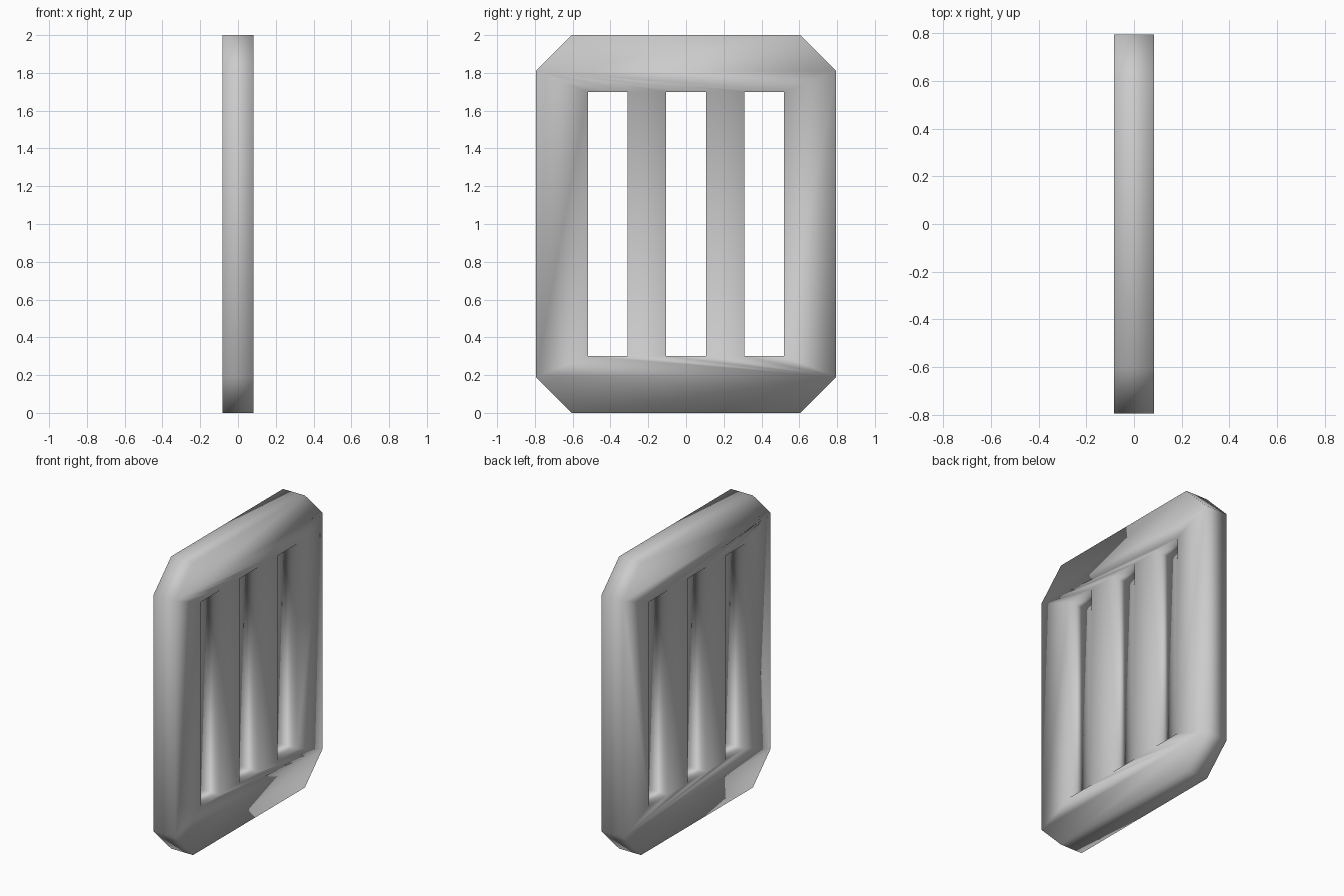
import bpy, bmesh

if "Cube" in bpy.data.objects:
    bpy.data.objects.remove(bpy.data.objects["Cube"])

# Main dimensions
HALF_T = 0.083                       # half thickness along x
W, WC = 0.795, 0.605                 # outer half width, half width at chamfer
ZC, H = 0.81, 1.0                    # chamfer start and half height, about the middle
SLOT_H = 0.70                        # half height of the slots
SLOTS = [-0.52, -0.31, -0.105, 0.105, 0.31, 0.52]   # slot side positions

bm = bmesh.new()
cache = {}


def vert(y, z):
    key = (round(y, 4), round(z, 4))
    if key not in cache:
        cache[key] = bm.verts.new((-HALF_T, y, z + H))
    return cache[key]


def face(points):
    bm.faces.new([vert(y, z) for y, z in points])


# Chamfered top and bottom rails with the strips that meet the slots
for s in (-1, 1):
    order = -1 if s < 0 else 1
    face([(-W, s * ZC), (W, s * ZC), (WC, s * H), (-WC, s * H)][::order])
    strip = [(y, s * SLOT_H) for y in SLOTS] + [(W, s * ZC), (-W, s * ZC)]
    face(strip[::order])

# Side stiles
face([(-W, -ZC), (SLOTS[0], -SLOT_H), (SLOTS[0], SLOT_H), (-W, ZC)])
face([(SLOTS[-1], -SLOT_H), (W, -ZC), (W, ZC), (SLOTS[-1], SLOT_H)])

# Two bars between the three slots
for a, b in ((SLOTS[1], SLOTS[2]), (SLOTS[3], SLOTS[4])):
    face([(a, -SLOT_H), (b, -SLOT_H), (b, SLOT_H), (a, SLOT_H)])

# Give the panel its thickness
res = bmesh.ops.extrude_face_region(bm, geom=bm.faces[:], use_keep_orig=True)
moved = [g for g in res["geom"] if isinstance(g, bmesh.types.BMVert)]
bmesh.ops.translate(bm, verts=moved, vec=(2 * HALF_T, 0, 0))
bmesh.ops.recalc_face_normals(bm, faces=bm.faces[:])
for f in bm.faces:
    f.smooth = True

mesh = bpy.data.meshes.new("slotted_panel")
bm.to_mesh(mesh)
bm.free()
panel = bpy.data.objects.new("slotted_panel", mesh)
bpy.context.collection.objects.link(panel)
